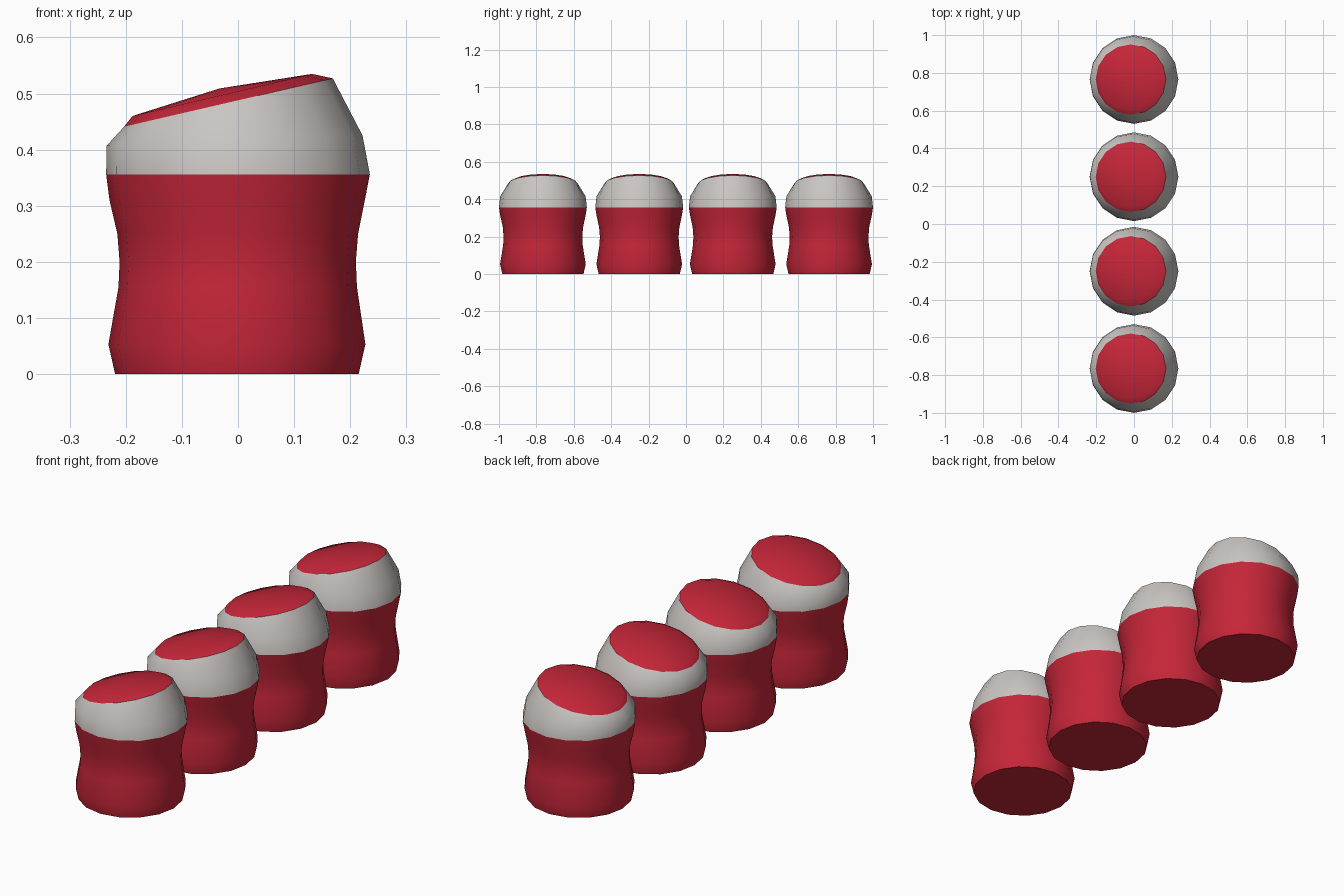
import bpy, bmesh, math

if "Cube" in bpy.data.objects:
    bpy.data.objects.remove(bpy.data.objects["Cube"])

SIDES = 16


def material(name, rgb):
    m = bpy.data.materials.new(name)
    m.diffuse_color = (*rgb, 1)
    m.use_nodes = True
    m.node_tree.nodes["Principled BSDF"].inputs["Base Color"].default_value = m.diffuse_color
    return m


red = material("red", (0.56, 0.019, 0.04))
grey = material("light grey", (0.59, 0.56, 0.54))

# Rings from bottom to top: left x, left z, right x, right z
BODY = [(-.219, 0, .215, 0), (-.231, .053, .227, .053), (-.213, .155, .212, .155),
        (-.211, .2, .210, .2), (-.215, .25, .214, .25), (-.229, .31, .226, .31),
        (-.235, .356, .235, .356)]
BAND = [BODY[-1], (-.234, .407, .222, .425), (-.203, .441, .169, .527)]
CAP = [BAND[-1], (-.188, .46, .132, .535)]


def loft(name, rings, mat, y, bottom=None, top=None):
    """Skin a stack of tilted rings, optionally closing the ends at given (x, z)."""
    bm = bmesh.new()
    loops = []
    for x0, z0, x1, z1 in rings:
        loop = []
        for i in range(SIDES):
            a = math.tau * i / SIDES
            t = (1 + math.cos(a)) / 2
            loop.append(bm.verts.new((x0 + (x1 - x0) * t,
                                      (x1 - x0) / 2 * math.sin(a),
                                      z0 + (z1 - z0) * t)))
        loops.append(loop)
    for lo, hi in zip(loops, loops[1:]):
        for i in range(SIDES):
            j = (i + 1) % SIDES
            bm.faces.new((lo[i], lo[j], hi[j], hi[i]))
    if bottom:
        bm.faces.new(loops[0][::-1])
    if top:
        tip = bm.verts.new((top[0], 0, top[1]))
        for i in range(SIDES):
            bm.faces.new((loops[-1][i], loops[-1][(i + 1) % SIDES], tip))
    mesh = bpy.data.meshes.new(name)
    bm.to_mesh(mesh)
    bm.free()
    mesh.materials.append(mat)
    ob = bpy.data.objects.new(name, mesh)
    ob.location.y = y
    bpy.context.collection.objects.link(ob)
    bpy.ops.object.select_all(action='DESELECT')
    ob.select_set(True)
    bpy.context.view_layer.objects.active = ob
    bpy.ops.object.shade_smooth_by_angle(angle=math.radians(40))


# Four bollards in a row
for n, y in enumerate((-.765, -.25, .25, .765), 1):
    loft(f"bollard_body_{n}", BODY, red, y, bottom=True)
    loft(f"bollard_band_{n}", BAND, grey, y)
    loft(f"bollard_cap_{n}", CAP, red, y, top=(-.033, .509))
